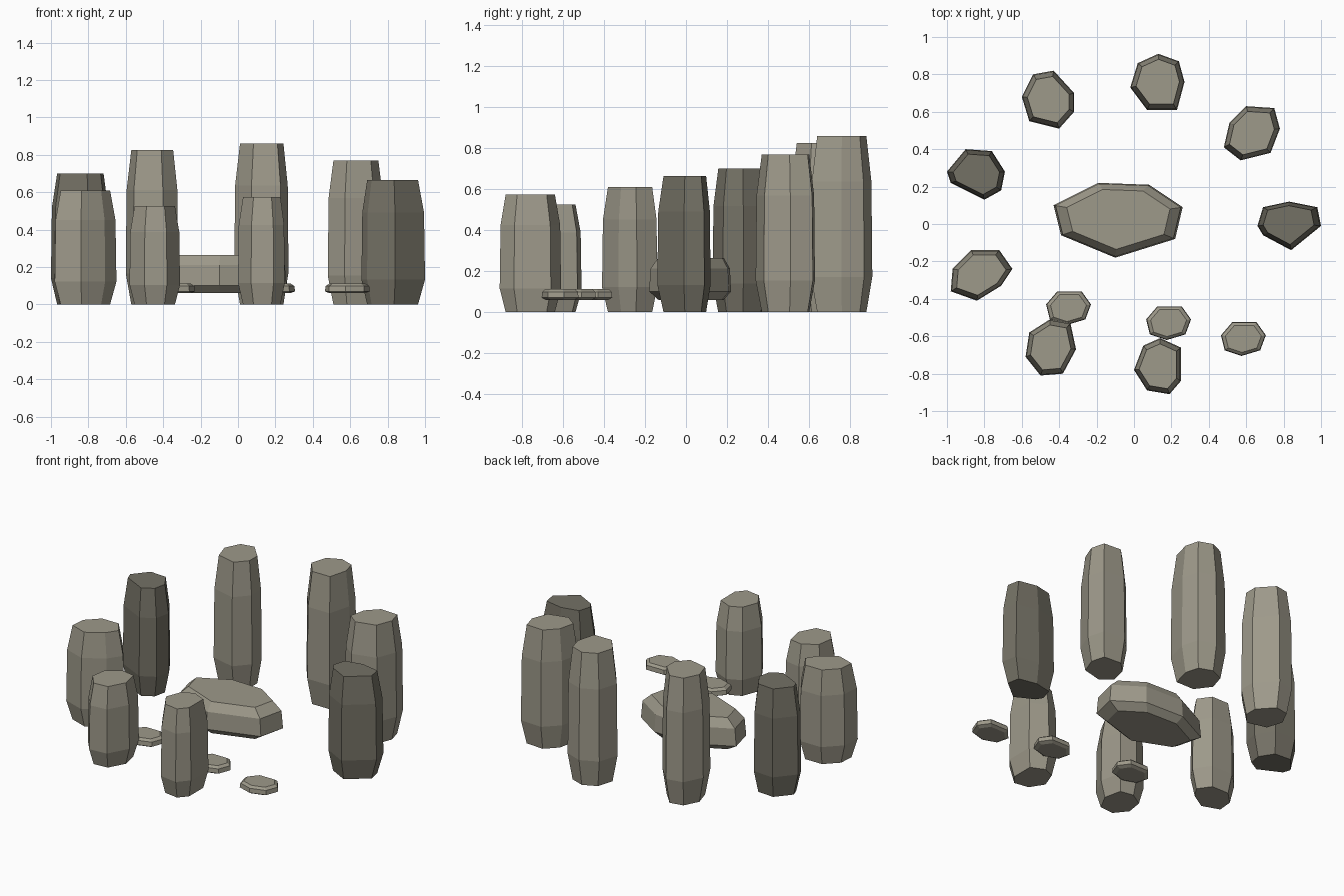
import bpy
import bmesh
from mathutils import Vector

cube = bpy.data.objects.get("Cube")
if cube:
    bpy.data.objects.remove(cube, do_unlink=True)


def make_material(name, colour):
    mat = bpy.data.materials.new(name)
    mat.use_nodes = True
    mat.diffuse_color = (*colour, 1)
    mat.node_tree.nodes["Principled BSDF"].inputs["Base Color"].default_value = (*colour, 1)
    return mat


pale_stone = make_material("pale stone", (.34, .32, .255))
dark_stone = make_material("dark stone", (.175, .165, .13))

# Ring height (share of total) and width (share of outline): narrow foot, full body, tapered crown
PROFILE = [(0, .8), (.2, 1), (.74, .97), (1, .8)]


def make_rock(name, outline, bottom, top, material, offset=(0, 0)):
    """Faceted rock: a seven-sided outline lofted through the shared profile."""
    points = [Vector(p) for p in outline]
    centre = sum(points, Vector((0, 0))) / len(points)
    bm = bmesh.new()
    rings = []
    for height, width in PROFILE:
        ring = []
        for point in points:
            p = (point - centre) * width
            ring.append(bm.verts.new((p.x, p.y, (top - bottom) * height)))
        rings.append(ring)
    count = len(points)
    for low, high in zip(rings, rings[1:]):
        for i in range(count):
            j = (i + 1) % count
            bm.faces.new((low[i], low[j], high[j], high[i]))
    bm.faces.new(rings[0])
    bm.faces.new(rings[-1])
    bmesh.ops.recalc_face_normals(bm, faces=bm.faces[:])
    mesh = bpy.data.meshes.new(name)
    bm.to_mesh(mesh)
    bm.free()
    mesh.materials.append(material)
    rock = bpy.data.objects.new(name, mesh)
    rock.location = (centre.x + offset[0], centre.y + offset[1], bottom)
    bpy.context.collection.objects.link(rock)
    return rock


# Ring of standing stones
make_rock("standing_stone_left",
          [(.66, -.01), (.69, .09), (.83, .12), (.98, .09), (1, -.01), (.84, -.14), (.69, -.06)],
          0, .665, dark_stone)
make_rock("standing_stone_back_left",
          [(.48, .41), (.51, .54), (.6, .63), (.75, .62), (.78, .51), (.73, .38), (.57, .34)],
          0, .77, pale_stone)
make_rock("standing_stone_back",
          [(.13, .91), (.24, .87), (.27, .76), (.23, .61), (.07, .61), (-.02, .73), (.02, .86)],
          0, .86, pale_stone)
make_rock("standing_stone_back_right",
          [(-.6, .68), (-.54, .8), (-.43, .82), (-.32, .7), (-.32, .6), (-.4, .51), (-.56, .55)],
          0, .825, pale_stone)
make_rock("standing_stone_right_rear",
          [(-1, .28), (-.9, .4), (-.76, .39), (-.69, .28), (-.71, .18), (-.8, .13), (-.98, .22)],
          0, .7, dark_stone)
make_rock("standing_stone_right_front",
          [(-.98, -.36), (-.97, -.24), (-.87, -.14), (-.72, -.14), (-.65, -.24), (-.71, -.33), (-.84, -.41)],
          0, .61, pale_stone)
make_rock("standing_stone_front_right",
          [(-.58, -.71), (-.56, -.58), (-.45, -.51), (-.34, -.53), (-.31, -.67), (-.38, -.8), (-.5, -.81)],
          0, .525, pale_stone)
make_rock("standing_stone_front",
          [(0, -.78), (.05, -.65), (.14, -.61), (.25, -.66), (.25, -.84), (.19, -.91), (.07, -.89)],
          0, .575, pale_stone)

# Broad slab in the middle
make_rock("centre_slab",
          [(-.43, .1), (-.19, .22), (.08, .21), (.26, .09), (.22, -.08), (-.1, -.18), (-.39, -.06)],
          .06, .265, pale_stone)

# Small flat stones along the entrance
PEBBLE = [(-.12, .02), (-.06, .09), (.07, .09), (.12, .02), (.09, -.06), (-.01, -.09), (-.1, -.06)]
for side, spot in (("right", (-.35, -.45)), ("middle", (.185, -.53)), ("left", (.585, -.615))):
    make_rock("flat_stone_" + side, PEBBLE, .06, .112, pale_stone, spot)
